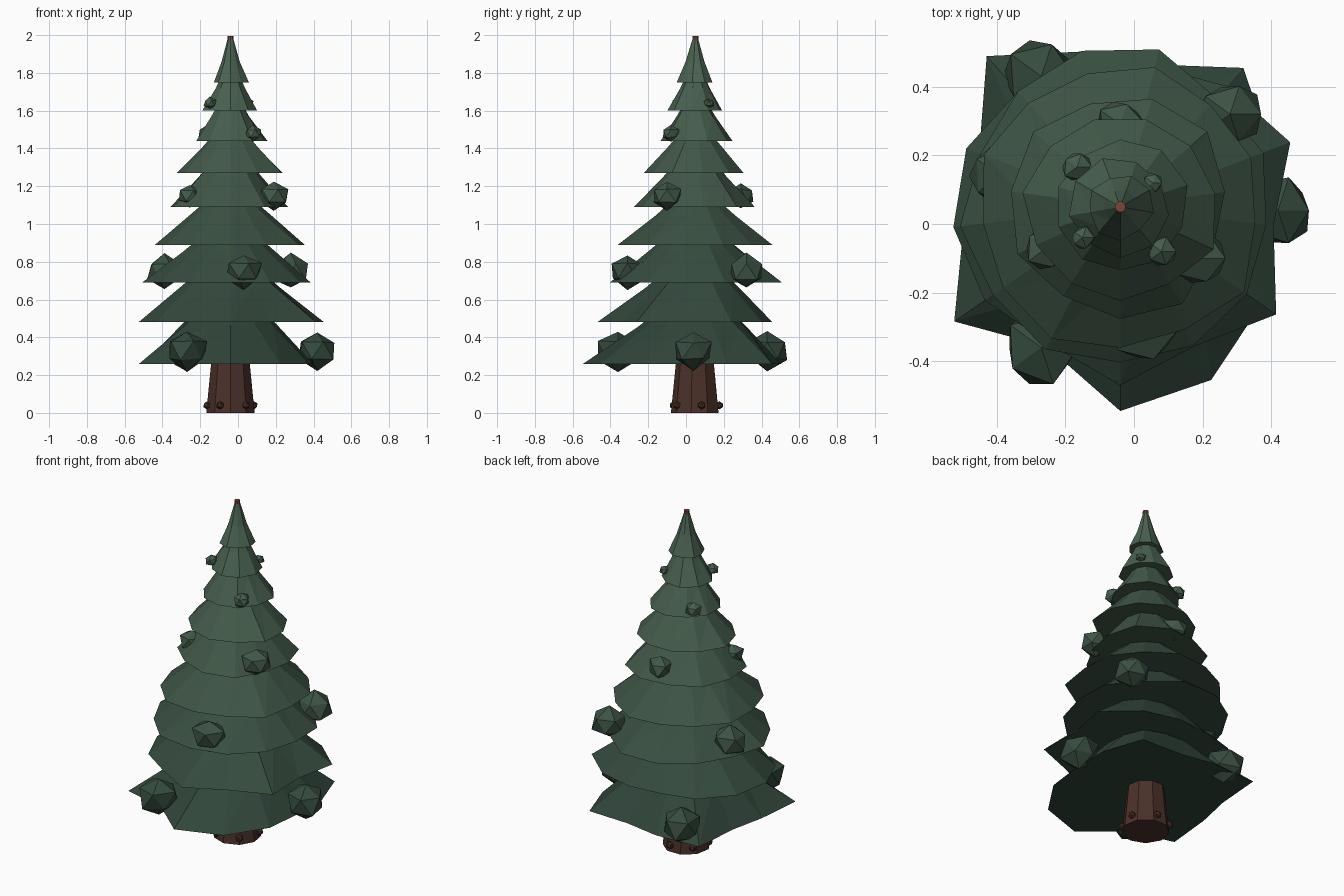
import bpy, bmesh, math, random
from mathutils import Vector

if "Cube" in bpy.data.objects:
    bpy.data.objects.remove(bpy.data.objects["Cube"])

random.seed(4)
CX, CY = -0.04, 0.05   # trunk axis


def material(name, rgb):
    m = bpy.data.materials.new(name)
    m.diffuse_color = (*rgb, 1)
    m.use_nodes = True
    m.node_tree.nodes["Principled BSDF"].inputs["Base Color"].default_value = m.diffuse_color
    return m


def add(name, bm, mat):
    bmesh.ops.recalc_face_normals(bm, faces=bm.faces)
    me = bpy.data.meshes.new(name)
    bm.to_mesh(me)
    bm.free()
    me.materials.append(mat)
    ob = bpy.data.objects.new(name, me)
    bpy.context.collection.objects.link(ob)
    return ob


def lathe(rings, n):
    """Capped stack of rings; each ring is (z, list of n radii)."""
    bm = bmesh.new()
    loops = []
    for z, radii in rings:
        loop = []
        for i, r in enumerate(radii):
            a = -math.pi / 2 + 2 * math.pi * i / n
            loop.append(bm.verts.new((CX + r * math.cos(a), CY + r * math.sin(a), z)))
        loops.append(loop)
    for lo, hi in zip(loops, loops[1:]):
        for i in range(n):
            j = (i + 1) % n
            bm.faces.new((lo[i], lo[j], hi[j]))
            bm.faces.new((lo[i], hi[j], hi[i]))
    bm.faces.new(loops[0][::-1])
    bm.faces.new(loops[-1])
    return bm


def green(t):
    return material("needles", (0.03 + 0.04 * t, 0.06 + 0.065 * t, 0.042 + 0.04 * t))


# Trunk, its tip showing above the foliage
bark = material("bark", (0.07, 0.03, 0.022))
tip = material("tip", (0.2, 0.06, 0.04))
trunk = [(0, .13), (.26, .104), (.7, .075), (1.3, .04), (1.9, .016)]
add("trunk", lathe([(z, [r] * 9) for z, r in trunk], 9), bark)
add("trunk_tip", lathe([(z, [.016] * 9) for z in (1.9, 1.995)], 9), tip)

# Small root knots around the foot of the trunk
for i, deg in enumerate((-165, -115, -50, 15, 80, 140)):
    a = math.radians(deg)
    bm = bmesh.new()
    bmesh.ops.create_icosphere(bm, subdivisions=1, radius=0.022)
    for v in bm.verts:
        v.co += Vector((CX + .128 * math.cos(a), CY + .128 * math.sin(a), .04))
    add(f"root_knot_{i + 1}", bm, bark)

# Foliage tiers: base z, mean rim radius, height, sides
tiers = [(.26, .52, .44, 13), (.48, .48, .40, 13), (.69, .445, .36, 13),
         (.89, .41, .33, 13), (1.09, .315, .35, 11), (1.27, .28, .29, 11),
         (1.44, .195, .28, 10), (1.60, .143, .26, 9), (1.75, .093, .235, 9)]
# Ragged rims read from the plan for the two widest tiers, from the front around
rims = {0: [.595, .57, .50, .44, .47, .541, .427, .466, .587, .44, .46, .588, .46],
        1: [.52, .46, .552, .45, .53, .47, .42, .40, .45, .48, .49, .48, .45]}
for k, (z, r, h, n) in enumerate(tiers):
    rim = rims.get(k) or [r * random.uniform(.94, 1.07) for _ in range(n)]
    mid = [(.5 * a + .5 * r) * .54 * random.uniform(.96, 1.04) for a in rim]
    top = [.014] * n
    bm = lathe([(z, rim), (z + h * .46, mid), (z + h, top)], n)
    add(f"foliage_tier_{k + 1}", bm, green(k / 8))

# Foliage clumps sitting on the tiers: x, y, z, radius
clumps = [(-.27, -.36, .33, .115), (.42, .04, .33, .11), (-.27, .43, .33, .115),
          (.03, -.31, .75, .10), (.28, .32, .75, .10), (-.39, .14, .75, .10),
          (.19, -.10, 1.15, .08), (-.04, .29, 1.15, .075), (-.255, -.07, 1.15, .07),
          (.08, -.08, 1.48, .045), (-.166, .166, 1.48, .045),
          (.055, .12, 1.64, .03), (-.15, -.04, 1.64, .035)]
for i, (x, y, z, r) in enumerate(clumps):
    bm = bmesh.new()
    bmesh.ops.create_icosphere(bm, subdivisions=1, radius=r)
    for v in bm.verts:
        v.co *= random.uniform(.88, 1.12)
        v.co.z *= .9
        v.co += Vector((x, y, z))
    add(f"foliage_clump_{i + 1}", bm, green(z / 2))
